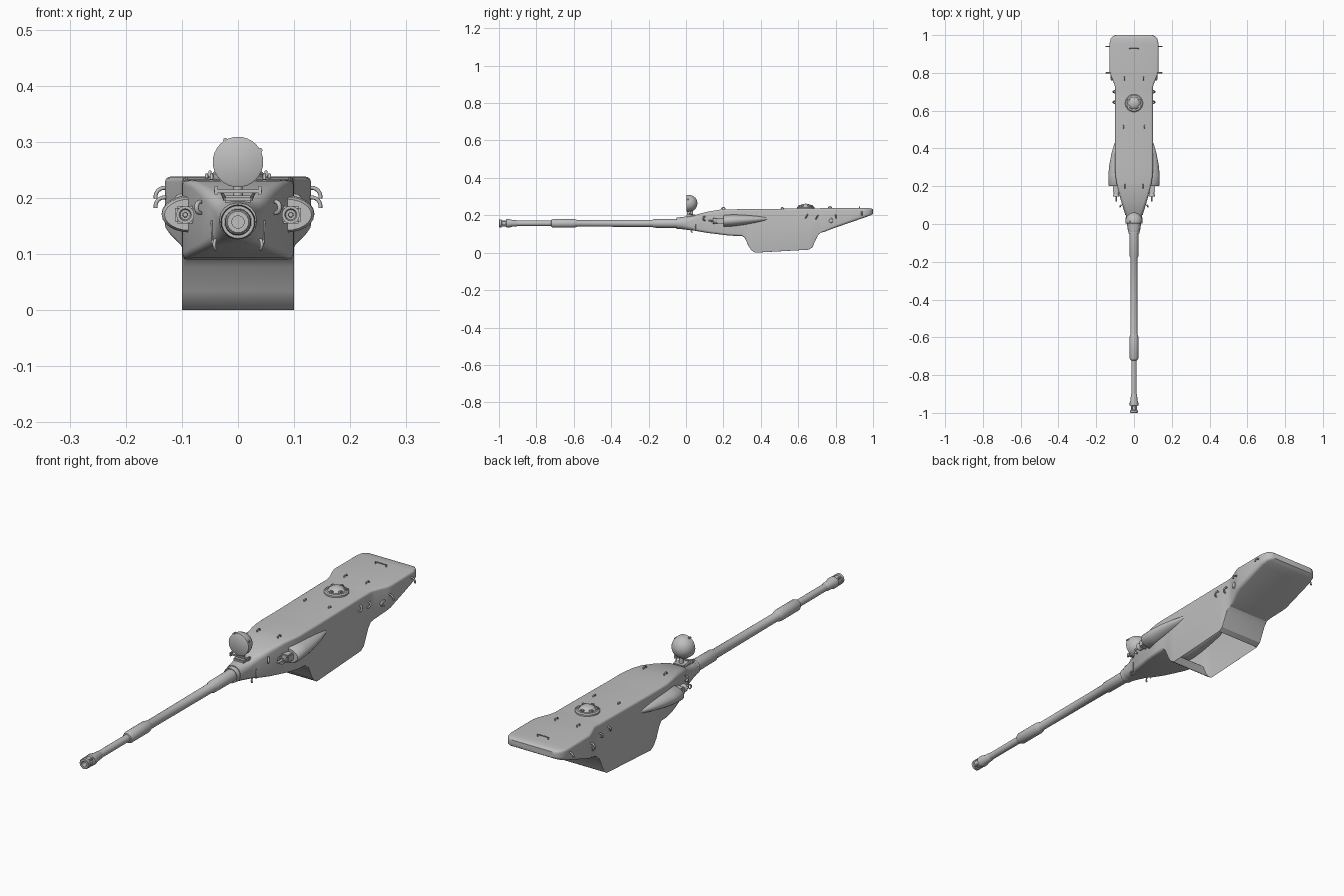
import bpy, bmesh, math
from mathutils import Vector, Matrix

if "Cube" in bpy.data.objects:
    bpy.data.objects.remove(bpy.data.objects["Cube"])

gray = bpy.data.materials.new("plain_gray")
gray.diffuse_color = (0.52, 0.52, 0.52, 1)
gray.use_nodes = True
gray.node_tree.nodes["Principled BSDF"].inputs["Base Color"].default_value = gray.diffuse_color


def finish(name, bm, angle=35):
    bmesh.ops.remove_doubles(bm, verts=bm.verts, dist=1e-5)
    bmesh.ops.recalc_face_normals(bm, faces=bm.faces)
    me = bpy.data.meshes.new(name)
    bm.to_mesh(me)
    bm.free()
    ob = bpy.data.objects.new(name, me)
    bpy.context.collection.objects.link(ob)
    me.materials.append(gray)
    bpy.ops.object.select_all(action='DESELECT')
    ob.select_set(True)
    bpy.context.view_layer.objects.active = ob
    bpy.ops.object.shade_smooth_by_angle(angle=math.radians(angle))
    return ob


def loft(rings, caps=True):
    bm = bmesh.new()
    vs = [[bm.verts.new(p) for p in r] for r in rings]
    n = len(vs[0])
    for a, b in zip(vs, vs[1:]):
        for i in range(n):
            bm.faces.new((a[i], a[(i + 1) % n], b[(i + 1) % n], b[i]))
    if caps:
        bm.faces.new(vs[0])
        bm.faces.new(vs[-1])
    return bm


def lathe(name, profile, center, axis='Y', seg=24):
    rings = []
    for d, r in profile:
        ring = []
        for i in range(seg):
            t = 2 * math.pi * i / seg
            c, s = r * math.cos(t), r * math.sin(t)
            off = {'Y': (c, d, s), 'Z': (c, s, d), 'X': (d, c, s)}[axis]
            ring.append(Vector(center) + Vector(off))
        rings.append(ring)
    return finish(name, loft(rings))


def box(name, size, loc, rot=0, bevel=0.0):
    bm = bmesh.new()
    m = Matrix.Translation(loc) @ Matrix.Rotation(rot, 4, 'X') @ Matrix.Diagonal((*size, 1))
    bmesh.ops.create_cube(bm, size=1, matrix=m)
    if bevel:
        bmesh.ops.bevel(bm, geom=bm.edges[:], offset=bevel, segments=2, affect='EDGES')
    return finish(name, bm)


def rod(name, pts, r):
    # round bar following a path
    cu = bpy.data.curves.new(name, 'CURVE')
    cu.dimensions = '3D'
    cu.bevel_depth, cu.bevel_resolution, cu.use_fill_caps = r, 2, True
    sp = cu.splines.new('POLY')
    sp.points.add(len(pts) - 1)
    for p, q in zip(sp.points, pts):
        p.co = (*q, 1)
    ob = bpy.data.objects.new(name, cu)
    bpy.context.collection.objects.link(ob)
    cu.materials.append(gray)
    return ob


def arc(center, u, v, r, a0, a1, n=8):
    c, u, v = Vector(center), Vector(u), Vector(v)
    ts = [math.radians(a0 + (a1 - a0) * i / n) for i in range(n + 1)]
    return [c + r * (math.cos(t) * u + math.sin(t) * v) for t in ts]


def section(y, hw, zb, zt, rb, rt):
    # rounded rectangle across the hull
    pts = []
    for cx, cz, r, a in ((1, 1, rt, 0), (-1, 1, rt, 90), (-1, -1, rb, 180), (1, -1, rb, 270)):
        for k in range(5):
            t = math.radians(a + 22.5 * k)
            z0 = zt - r if cz > 0 else zb + r
            pts.append((cx * (hw - r) + r * math.cos(t), y, z0 + r * math.sin(t)))
    return pts


# Hull: y, half width, bottom, top, bottom radius, top radius
hull = [(-.03, .033, .127, .191, .03, .03), (.0, .037, .123, .193, .028, .028),
        (.045, .043, .118, .197, .018, .02), (.06, .05, .115, .205, .016, .02),
        (.12, .068, .105, .220, .014, .016), (.18, .084, .098, .230, .013, .012),
        (.22, .093, .093, .232, .012, .01), (.26, .099, .090, .232, .012, .01),
        (.30, .1, .090, .233, .01, .01), (.315, .1, .078, .233, .003, .01),
        (.335, .1, .034, .233, .002, .01), (.35, .1, .012, .233, .002, .01),
        (.37, .1, .000, .233, .001, .01), (.655, .1, .016, .237, .001, .01),
        (.675, .1, .028, .237, .002, .01), (.705, .1, .092, .237, .003, .01),
        (.72, .1, .107, .238, .006, .01), (.74, .104, .112, .238, .01, .01),
        (.79, .125, .131, .238, .014, .01), (.81, .13, .138, .238, .014, .01),
        (.955, .13, .188, .238, .014, .01), (.98, .124, .197, .238, .012, .01),
        (.993, .112, .203, .236, .01, .01), (1.0, .098, .208, .232, .01, .01)]
bm = loft([section(*h) for h in hull])
bm.normal_update()
open_faces = [f for f in bm.faces
              if .37 < f.calc_center_median().y < .655 and f.calc_center_median().z < .03
              and abs(f.normal.z) > .9]
bmesh.ops.delete(bm, geom=open_faces, context='FACES')  # open ring under the hull
finish("turret_hull", bm, 30)

# Gun barrel with sleeve and muzzle brake
AX = (0, 0, .157)
lathe("gun_barrel", [(-.05, .03), (-.035, .027), (-.03, .0245), (-.17, .0235), (-.18, .019), (-.58, .0175),
      (-.59, .021), (-.60, .0235), (-.71, .0235), (-.72, .019), (-.722, .0145), (-.9, .0145)][::-1]
      + [(-.02, .03)], AX)
lathe("muzzle_brake", [(-.9, .0145), (-.905, .0165), (-.93, .018), (-.945, .0225), (-.96, .0225), (-.963, .0165),
      (-.985, .0165), (-.987, .021), (-.998, .021), (-1.0, .019), (-1.0, .011), (-.95, .011)], AX)
for k in range(4):
    t = math.pi / 4 + k * math.pi / 2
    lathe("muzzle_rib", [(-.99, .004), (-.955, .004)],
          (.0175 * math.cos(t), 0, .157 + .0175 * math.sin(t)), seg=8)
for z in (.157,):
    lathe("mantlet_collar", [(-.045, .024), (-.045, .029), (-.038, .031), (-.02, .031)], (0, 0, z))

# Searchlight on its stand
R = .045
lamp = [(0, R - .003), (.002, R), (.014, R)] + [
    (.014 + R * math.sin(math.radians(a)), R * math.cos(math.radians(a))) for a in range(12, 85, 12)] + [(.059, .001)]
lathe("searchlight", lamp, (0, .002, .264), seg=32)
for a in (28, 120):
    t = math.radians(a)
    lathe("searchlight_clip", [(0, .004), (.014, .004)],
          (.045 * math.cos(t), .002, .264 + .045 * math.sin(t)), seg=8)
box("lamp_crossbar", (.085, .008, .006), (0, .012, .212), bevel=.001)
box("lamp_base", (.05, .05, .012), (0, .028, .198), bevel=.003)
lathe("lamp_post", [(.19, .009), (.225, .008)], (0, .03, 0), 'Z', 12)
for s in (-1, 1):
    box("lamp_bracket", (.006, .014, .016), (s * .039, .012, .213), bevel=.001)
    rod("lamp_brace", [(s * .03, .012, .212), (s * .022, .045, .195)], .003)

# Commander cupola
lathe("cupola", [(.232, .047), (.243, .047), (.247, .042), (.247, .034), (.252, .031), (.258, .022),
      (.261, .012), (.262, .001)], (0, .64, 0), 'Z', 32)
for k in range(6):
    t = math.radians(60 * k + 30)
    box("cupola_periscope", (.014, .012, .01), (.033 * math.cos(t), .64 + .033 * math.sin(t), .251), bevel=.002)

for s in (-1, 1):
    # Side pods tapering to the rear
    pod = [(.20, .046, .028), (.206, .051, .032), (.26, .051, .032), (.31, .046, .028),
           (.37, .035, .02), (.42, .021, .012), (.445, .01, .006)]
    finish("side_pod", loft([[(s * (.085 + rx * math.cos(math.pi * k / 12)), y,
                               .17 + (y - .2) * .05 + rz * math.sin(math.pi * k / 12)) for k in range(24)]
                             for y, rx, rz in pod]), 40)
    # Sight housing and lens tube ahead of each pod
    box("sight_housing", (.036, .05, .032), (s * .094, .19, .17), bevel=.004)
    lathe("sight_tube", [(.2, .014), (.155, .014), (.152, .016), (.145, .016), (.145, .011),
          (.15, .009), (.15, .005), (.12, .004)], (s * .094, 0, .17), seg=16)
    # Front lifting hooks
    rod("upper_front_hook", arc((s * .068, .1, .183), (s * .6, -.8, 0), (0, 0, 1), .01, -100, 100), .004)
    rod("lower_front_hook", arc((s * .04, .035, .117), (s * .3, -1, 0), (0, 0, 1), .008, -90, 90), .003)
    rod("front_seam_bar", [(s * .046, .05, .118), (s * .047, .052, .16)], .0018)
    # Roof eyelets
    for x, y, r in ((.047, .2, .009), (.056, .515, .006), (.05, .77, .009)):
        z = .231 + .008 * y
        rod("roof_eyelet", arc((s * x, y, z), (0, 1, 0), (0, 0, 1), r, 0, 180), .003)
    # Rear side hooks and eyes
    for y, z in ((.80, .195), (.94, .212)):
        rod("rear_side_hook", arc((s * .131, y, z - .01), (s, 0, 0), (0, 0, 1), .016, 100, -10), .0035)
    for y, z in ((.645, .195), (.70, .19)):
        rod("side_hook", arc((s * .1, y, z), (s, 0, 0), (0, .5, .86), .011, -90, 90), .0035)
    lathe("side_disc", [(s * .1, .014), (s * .121, .014), (s * .124, .01)], (0, .775, .172), 'X', 16)

# Rear roof handle
rod("rear_handle", [(-.024, .928, .236), (-.024, .928, .246), (.024, .928, .246), (.024, .928, .236)], .0025)
